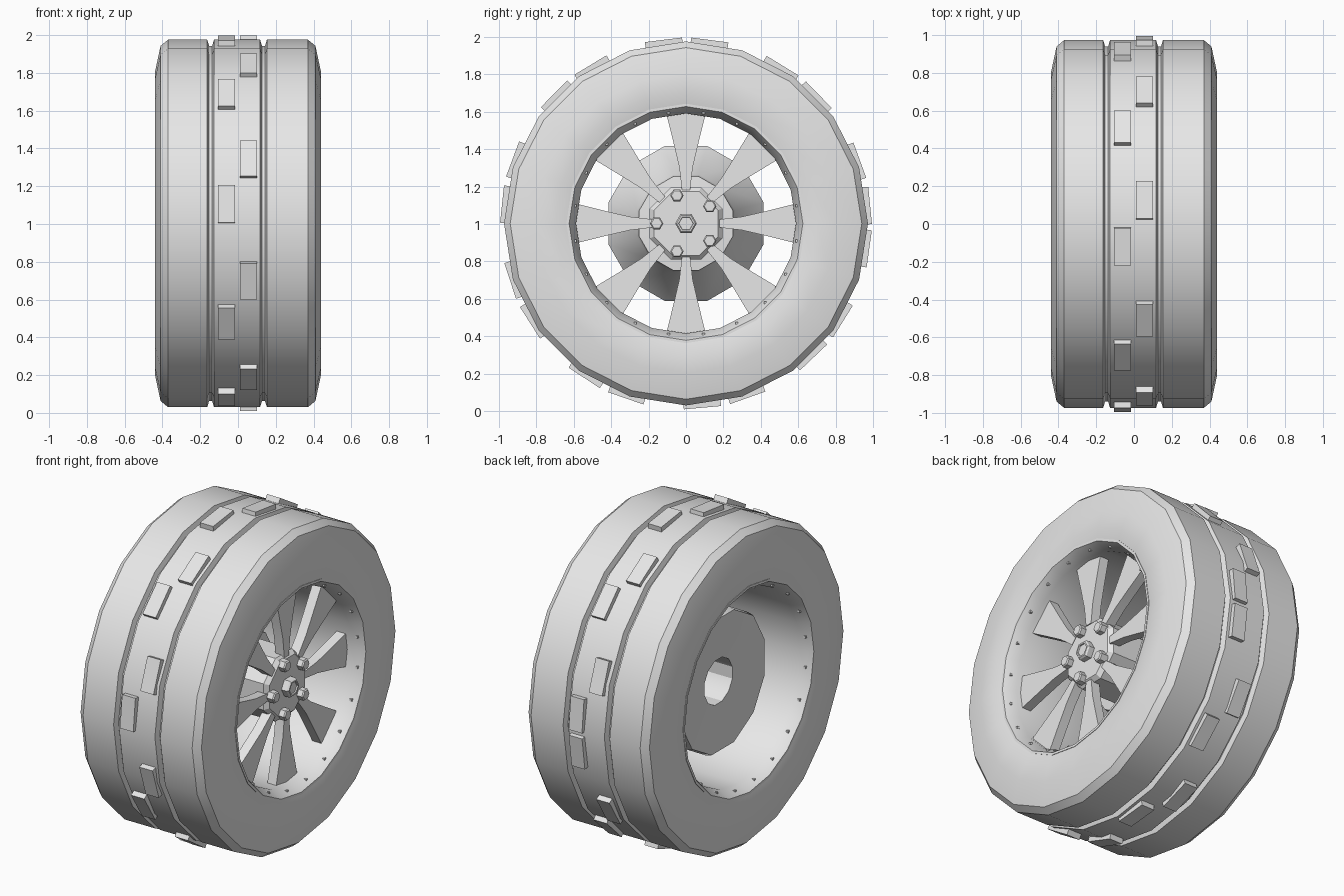
import bpy, bmesh, math
from mathutils import Matrix, Vector

if "Cube" in bpy.data.objects:
    bpy.data.objects.remove(bpy.data.objects["Cube"], do_unlink=True)

CENTRE = Vector((0, 0, 1.003))
grey = bpy.data.materials.new("plain_grey")
grey.use_nodes = True
grey.diffuse_color = (0.8, 0.8, 0.8, 1)
grey.node_tree.nodes["Principled BSDF"].inputs["Base Color"].default_value = (0.8, 0.8, 0.8, 1)


def finish(name, bm, smooth=30):
    bmesh.ops.recalc_face_normals(bm, faces=bm.faces)
    mesh = bpy.data.meshes.new(name)
    bm.to_mesh(mesh)
    bm.free()
    obj = bpy.data.objects.new(name, mesh)
    obj.location = CENTRE
    mesh.materials.append(grey)
    bpy.context.collection.objects.link(obj)
    if smooth:
        bpy.ops.object.select_all(action="DESELECT")
        obj.select_set(True)
        bpy.context.view_layer.objects.active = obj
        bpy.ops.object.shade_smooth_by_angle(angle=math.radians(smooth))
    return obj


def radial(angle, r):
    return Vector((0, r * math.cos(angle), r * math.sin(angle)))


def revolve(bm, profile, sides, closed=True, phase=0.0, offset=Vector()):
    """Turn (x, radius) points about the axle; open profiles get end caps."""
    rings = []
    for x, r in profile:
        rings.append([bm.verts.new(offset + Vector((x, 0, 0)) + radial(phase + math.tau * i / sides, r))
                      for i in range(sides)])
    pairs = list(zip(rings, rings[1:]))
    if closed:
        pairs.append((rings[-1], rings[0]))
    else:
        bm.faces.new(rings[0])
        bm.faces.new(rings[-1])
    for a, b in pairs:
        for i in range(sides):
            j = (i + 1) % sides
            bm.faces.new((a[i], a[j], b[j], b[i]))


def turned(name, profile, sides, smooth=30, **kw):
    bm = bmesh.new()
    revolve(bm, profile, sides, **kw)
    return finish(name, bm, smooth)


# Tyre with rounded shoulders and two narrow grooves
half = [(0.37, 0.973), (0.41, 0.94), (0.44, 0.80), (0.44, 0.70), (0.425, 0.63)]
grooves = []
for gx in (-0.145, 0.135):
    grooves += [(gx - 0.018, 0.973), (gx - 0.008, 0.94), (gx + 0.008, 0.94), (gx + 0.018, 0.973)]
tyre = [(-x, r) for x, r in reversed(half)] + grooves + half
turned("tyre", tyre, 20, 35)

# Hollow rim barrel with flared lips
lip = [(0.43, 0.64), (0.43, 0.625), (0.36, 0.588)]
rim = lip + [(-x, r) for x, r in reversed(lip)]
turned("rim", rim, 20)

# Small rivets round both lips
bm = bmesh.new()
for side in (-1, 1):
    for i in range(20):
        pos = radial(math.tau * (i + 0.5) / 20, 0.599)
        pos.x = side * 0.395
        bmesh.ops.create_cube(bm, size=0.014, matrix=Matrix.Translation(pos))
finish("rim_rivets", bm, 0)

# Tread lugs in two staggered rows
bm = bmesh.new()
for x, start, count in ((-0.06, 20, 9), (0.055, 5.6, 10)):
    for i in range(count):
        a = math.radians(start + 38.5 * i)
        m = (Matrix.Translation(radial(a, 0.966) + Vector((x, 0, 0)))
             @ Matrix.Rotation(a, 4, "X") @ Matrix.Diagonal((0.09, 0.046, 0.2, 1)))
        bmesh.ops.create_cube(bm, size=1, matrix=m)
finish("tread_lugs", bm, 0)

# Flared spokes
outline = [(0.18, 0.022), (0.3, 0.036), (0.42, 0.064), (0.59, 0.106)]
outline += [(r, -w) for r, w in reversed(outline)]
bm = bmesh.new()
for i in range(8):
    a = math.tau * i / 8
    front, back = [[bm.verts.new(radial(a, r) + radial(a + math.pi / 2, w) + Vector((x, 0, 0)))
                    for r, w in outline] for x in (0.33, 0.27)]
    bm.faces.new(front)
    bm.faces.new(back)
    for j in range(len(outline)):
        k = (j + 1) % len(outline)
        bm.faces.new((front[j], front[k], back[k], back[j]))
finish("spokes", bm)

# Hub with bevelled face
turned("hub", [(0.06, 0.21), (0.31, 0.21), (0.335, 0.185)], 8,
       closed=False, phase=math.pi / 8)

# Brake drum behind the spokes, open at the back
turned("brake_drum", [(-0.22, 0.14), (-0.25, 0.42), (-0.21, 0.43), (0.0, 0.27),
                      (0.06, 0.26), (0.07, 0.14)], 12, phase=math.pi / 12)

# Wheel bolts and centre nut
bm = bmesh.new()
for i in range(5):
    revolve(bm, [(0.32, 0.036), (0.368, 0.036), (0.375, 0.029)], 6, closed=False,
            offset=radial(math.pi + math.tau * i / 5, 0.157))
finish("wheel_bolts", bm)
turned("centre_nut", [(0.32, 0.058), (0.37, 0.058), (0.38, 0.05), (0.38, 0.04), (0.372, 0.038)], 6,
       closed=False)
